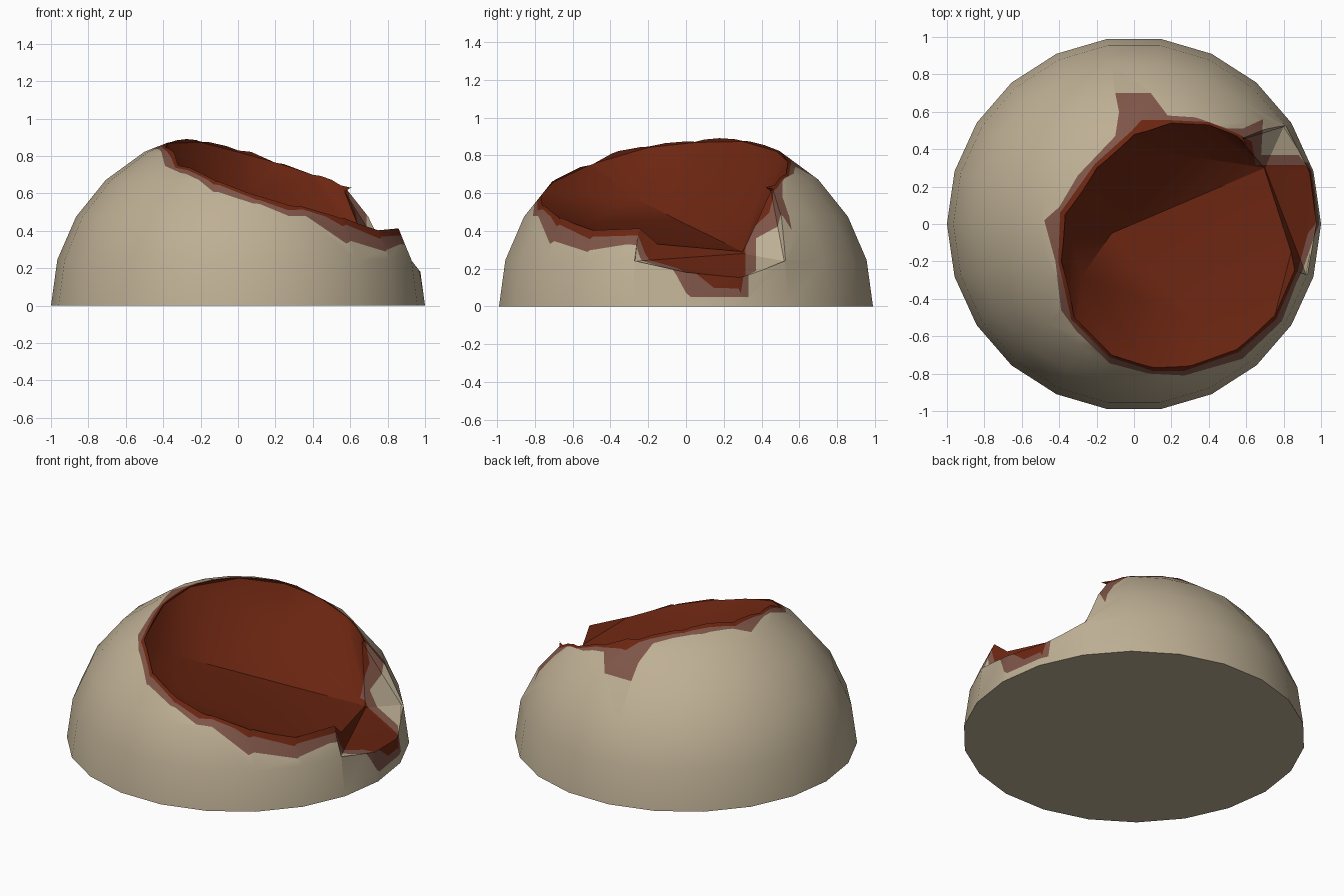
import bpy, bmesh, math
from mathutils import Vector

if "Cube" in bpy.data.objects:
    bpy.data.objects.remove(bpy.data.objects["Cube"])

HEIGHT = 0.95
SPLIT_Z = 0.05


def material(name, color):
    m = bpy.data.materials.new(name)
    m.diffuse_color = (*color, 1)
    m.use_nodes = True
    m.node_tree.nodes["Principled BSDF"].inputs["Base Color"].default_value = m.diffuse_color
    return m


BEIGE = material("stone_beige", (0.515, 0.43, 0.297))
RED = material("dark_red", (0.15, 0.019, 0.0056))
BROWN = material("stain_brown", (0.212, 0.091, 0.065))


def to_object(name, bm):
    bmesh.ops.recalc_face_normals(bm, faces=bm.faces)
    me = bpy.data.meshes.new(name)
    bm.to_mesh(me)
    bm.free()
    ob = bpy.data.objects.new(name, me)
    bpy.context.collection.objects.link(ob)
    return ob


def hull(name, points):
    bm = bmesh.new()
    for p in points:
        bm.verts.new(p)
    res = bmesh.ops.convex_hull(bm, input=bm.verts)
    loose = [v for v in bm.verts if not v.link_faces]
    bmesh.ops.delete(bm, geom=loose, context='VERTS')
    ob = to_object(name, bm)
    ob.hide_render = True
    return ob


def prism(name, outline):
    bm = bmesh.new()
    face = bm.faces.new([bm.verts.new((x, y, SPLIT_Z)) for x, y in outline])
    ext = bmesh.ops.extrude_face_region(bm, geom=[face])
    for v in ext["geom"]:
        if isinstance(v, bmesh.types.BMVert):
            v.co.z = 1.5
    ob = to_object(name, bm)
    ob.hide_render = True
    return ob


def boolean(ob, cutter, operation):
    bpy.context.view_layer.objects.active = ob
    mod = ob.modifiers.new("cut", 'BOOLEAN')
    mod.object, mod.operation, mod.solver = cutter, operation, 'EXACT'
    bpy.ops.object.modifier_apply(modifier=mod.name)


def on_dome(x, y):
    return Vector((x, y, HEIGHT * 0.985 * math.sqrt(max(0, 1 - x * x - y * y))))


# Faceted dome: 22 sides, rings every 15 degrees, closed base
bm = bmesh.new()
rings = []
for i in range(6):
    a = math.radians(15 * i)
    rings.append([bm.verts.new((math.cos(a) * math.cos(math.tau * k / 22),
                                math.cos(a) * math.sin(math.tau * k / 22),
                                HEIGHT * math.sin(a))) for k in range(22)])
top = bm.verts.new((0, 0, HEIGHT))
for k in range(22):
    j = (k + 1) % 22
    for lo, hi in zip(rings, rings[1:]):
        bm.faces.new((lo[k], lo[j], hi[j], hi[k]))
    bm.faces.new((rings[-1][k], rings[-1][j], top))
bm.faces.new(rings[0][::-1])
dome = to_object("dome", bm)

# Tilted crater bowl
rim = [(-.39, -.2), (-.32, -.5), (-.12, -.7), (.1, -.77), (.27, -.77), (.55, -.67),
       (.75, -.5), (.86, -.25), (.55, .47), (.4, .53), (.2, .54), (0, .48),
       (-.2, .3), (-.37, .05)]
floor = [(-.12, -.05, .46), (.04, .4, .6), (-.28, -.28, .58), (.3, -.5, .44),
         (.84, -.15, .33), (.70, .3, .29)]
rim3 = [on_dome(x, y) for x, y in rim]
lift = Vector((.3, -.15, .94)) * 0.45
crater = hull("crater_cutter", rim3 + [p + lift for p in rim3] + floor)

# Broken notch in the low side of the rim
edge = [Vector(p) for p in ((.86, -.25, .42), (.92, -.27, .24), (.97, 0, .18),
                            (.94, .3, .15), (.80, .52, .24), (.74, .52, .41),
                            (.57, .45, .61))]
notch = hull("notch_cutter", edge + [p * 1.2 for p in edge]
             + [(.84, -.15, .33), (.70, .3, .28), (.56, .37, .58)])
for cutter in (crater, notch):
    boolean(dome, cutter, 'DIFFERENCE')

# Outlines of the brown stain and of the red area inside it
brown_area = prism("brown_area", [
    (-.48, .02), (-.40, .09), (-.3, .26), (-.1, .47), (-.08, .6), (-.10, .70), (.09, .70),
    (.18, .58), (.33, .57), (.5, .51), (.58, .51), (.69, .56), (.68, .37), (.88, .37),
    (.91, .33), (.96, .33), (.985, .2), (.99, 0), (.97, -.05), (.90, -.25), (.87, -.31),
    (.79, -.52), (.58, -.72), (.27, -.81), (.08, -.80), (-.13, -.745), (-.31, -.57),
    (-.39, -.46), (-.42, -.2)])
red_area = prism("red_area", [
    (-.395, .06), (-.21, .32), (-.01, .5), (.04, .555), (.2, .555), (.4, .545), (.56, .48),
    (.63, .44), (.65, .315), (.91, .315), (.945, .29), (.965, .15), (.97, 0), (.93, -.05),
    (.875, -.25), (.76, -.51), (.56, -.685), (.27, -.785), (.1, -.785), (-.13, -.712),
    (-.335, -.51), (-.405, -.2)])


def region(name, mat, steps):
    """Part of the carved dome's surface lying in one coloured area."""
    ob = dome.copy()
    ob.data = dome.data.copy()
    ob.name = ob.data.name = name
    bpy.context.collection.objects.link(ob)
    for cutter, operation in steps:
        boolean(ob, cutter, operation)
    bm = bmesh.new()
    bm.from_mesh(ob.data)
    bm.normal_update()
    # drop the inner dividing walls, keep only the visible skin
    walls = [f for f in bm.faces if abs(f.normal.z) < 1e-4
             or (abs(f.normal.z) > .999 and abs(f.calc_center_median().z - SPLIT_Z) < 1e-3)]
    bmesh.ops.delete(bm, geom=walls, context='FACES')
    for f in bm.faces:
        f.material_index = 0
    bm.to_mesh(ob.data)
    bm.free()
    ob.data.materials.clear()
    ob.data.materials.append(mat)
    bpy.ops.object.select_all(action='DESELECT')
    ob.select_set(True)
    bpy.context.view_layer.objects.active = ob
    bpy.ops.object.shade_smooth_by_angle(angle=math.radians(30))


region("outer_shell", BEIGE, [(brown_area, 'DIFFERENCE')])
region("stained_rim", BROWN, [(brown_area, 'INTERSECT'), (red_area, 'DIFFERENCE')])
region("crater_bowl", RED, [(red_area, 'INTERSECT')])

# Remove helpers
for ob in (dome, crater, notch, brown_area, red_area):
    bpy.data.objects.remove(ob)
